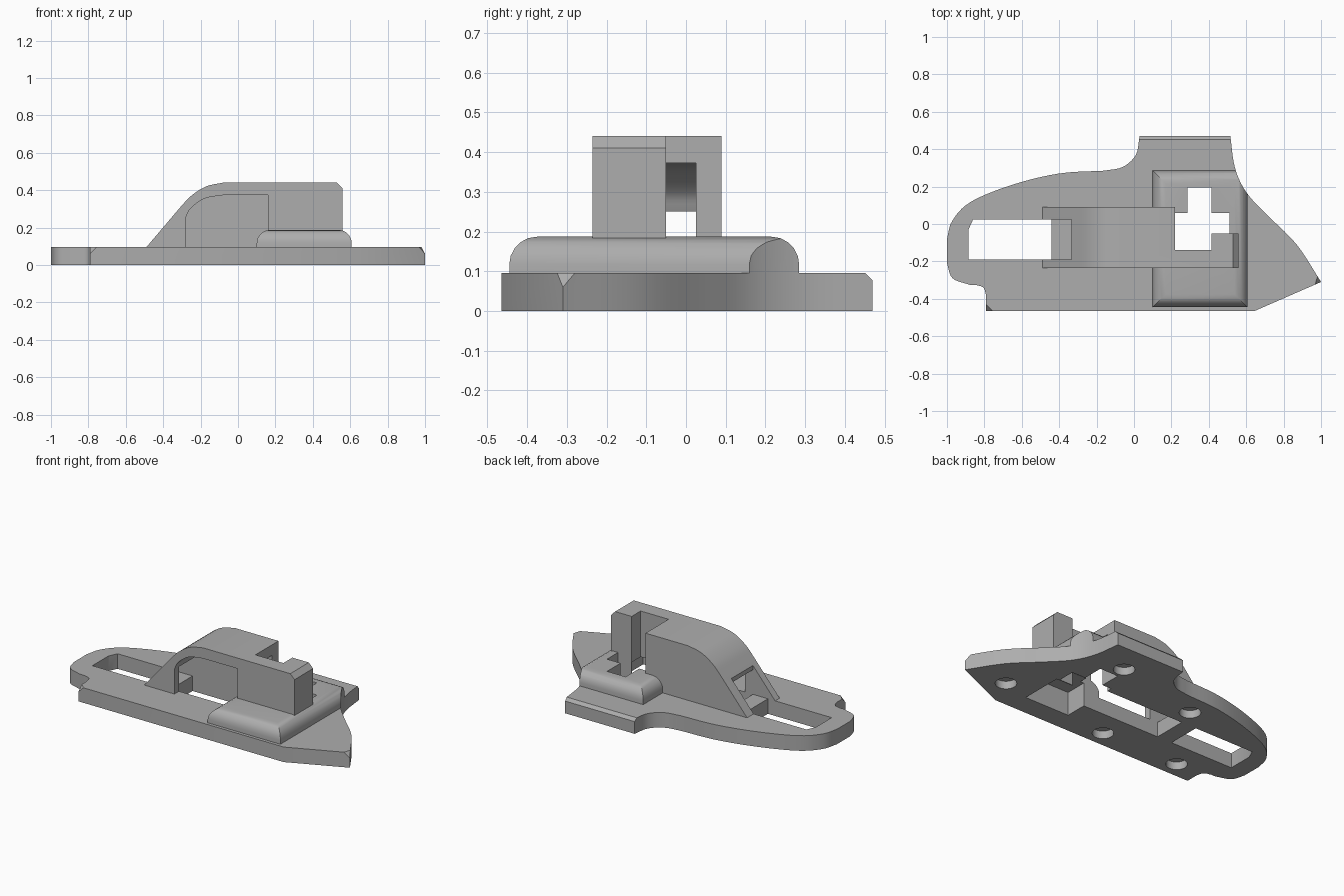
import bpy, bmesh, math
from mathutils import Vector

cube = bpy.data.objects.get("Cube")
if cube:
    bpy.data.objects.remove(cube, do_unlink=True)

grey = bpy.data.materials.new("plain_grey")
grey.use_nodes = True
GREY = (0.42, 0.42, 0.42, 1)
grey.diffuse_color = GREY
grey.node_tree.nodes["Principled BSDF"].inputs["Base Color"].default_value = GREY

TOP = 0.095     # top of the base plate
cutters = []


def finish(bm, name):
    bmesh.ops.recalc_face_normals(bm, faces=bm.faces)
    mesh = bpy.data.meshes.new(name)
    bm.to_mesh(mesh)
    bm.free()
    obj = bpy.data.objects.new(name, mesh)
    bpy.context.collection.objects.link(obj)
    mesh.materials.append(grey)
    return obj


def prism(points, low, high, axis="z"):
    """Extrude a flat outline along z, or an x-z profile along y."""
    bm = bmesh.new()
    place = (lambda p: (p[0], p[1], low)) if axis == "z" else (lambda p: (p[0], low, p[1]))
    face = bm.faces.new([bm.verts.new(place(p)) for p in points])
    moved = bmesh.ops.extrude_face_region(bm, geom=[face])["geom"]
    shift = Vector((0, 0, high - low)) if axis == "z" else Vector((0, high - low, 0))
    bmesh.ops.translate(bm, vec=shift, verts=[g for g in moved if isinstance(g, bmesh.types.BMVert)])
    return bm


def rect(x0, x1, y0, y1):
    return [(x0, y0), (x1, y0), (x1, y1), (x0, y1)]


def smooth(points, steps=5):
    """Rounded path through the points, both ends included."""
    pts = [Vector(p) for p in points]
    pts = [2 * pts[0] - pts[1]] + pts + [2 * pts[-1] - pts[-2]]
    path = []
    for a, b, c, d in zip(pts, pts[1:], pts[2:], pts[3:]):
        for i in range(steps):
            t = i / steps
            path.append(tuple(0.5 * (2 * b + (c - a) * t + (2 * a - 5 * b + 4 * c - d) * t * t
                                     + (3 * b - a - 3 * c + d) * t ** 3)))
    return path + [tuple(pts[-2])]


def boolean(obj, other, operation="DIFFERENCE"):
    mod = obj.modifiers.new("cut", "BOOLEAN")
    mod.operation, mod.object, mod.solver = operation, other, "EXACT"


def cutter(bm, name):
    obj = finish(bm, name)
    obj.hide_render = True
    cutters.append(obj)
    return obj


# Plate outline
outline = [(-0.79, -0.465), (0.645, -0.465)]
outline += smooth([(1, -0.31), (0.87, -0.11), (0.71, 0.05), (0.6, 0.17), (0.54, 0.3), (0.515, 0.47)])
outline += smooth([(0.03, 0.47), (0.01, 0.37), (-0.06, 0.305), (-0.16, 0.285)])
outline += smooth([(-0.16, 0.285), (-0.4, 0.27), (-0.65, 0.21), (-0.87, 0.12), (-0.97, 0.02), (-1, -0.08)])[1:]
outline += smooth([(-1, -0.21), (-0.97, -0.29), (-0.88, -0.325)])
outline += smooth([(-0.85, -0.325), (-0.805, -0.34), (-0.79, -0.385)])

# Base plate with a chamfered back edge and two clipped top corners
bm = prism(outline, 0, TOP)
back = [e for e in bm.edges if all(v.co.y > 0.469 and v.co.z > 0.05 for v in e.verts)]
bmesh.ops.bevel(bm, geom=back, offset=0.018, segments=1, affect="EDGES")
for corner in ((1, -0.31, TOP), (-0.79, -0.465, TOP)):
    vert = min(bm.verts, key=lambda v: (v.co - Vector(corner)).length)
    bmesh.ops.bevel(bm, geom=[vert], offset=0.035, segments=1, affect="VERTICES")
base_plate = finish(bm, "base_plate")

# Rounded raised pad, trimmed to the plate outline
bm = prism(rect(0.1, 0.608, -0.445, 0.285), TOP - 0.01, 0.187)
rim = [e for e in bm.edges if all(v.co.z > TOP for v in e.verts)]
bmesh.ops.bevel(bm, geom=rim, offset=0.07, segments=5, profile=0.5, affect="EDGES")
raised_pad = finish(bm, "raised_pad")
trim = finish(prism(outline, -0.1, 0.5), "pad_trim")
boolean(raised_pad, trim, "INTERSECT")

# Tall housing with a sloped, rounded end
profile = [(-0.49, TOP)] + smooth([(-0.31, 0.307), (-0.25, 0.37), (-0.17, 0.42), (-0.08, 0.44)])
profile += [(0.53, 0.44), (0.56, 0.41), (0.56, TOP)]
housing = finish(prism(profile, -0.235, 0.09, "y"), "housing")
end_notch = finish(prism(rect(0.22, 0.7, -0.05, 0.2), 0, 0.6), "end_notch")
boolean(housing, end_notch)

# Channel through the housing and the arched window in its front wall
arch = smooth([(-0.28, 0.25), (-0.255, 0.3), (-0.18, 0.355), (-0.08, 0.373)])
channel = [(-0.6, TOP - 0.001), (0.24, TOP - 0.001), (0.24, 0.373)] + arch[::-1]
channel += [(-0.335, 0.25), (-0.335, 0.5), (-0.6, 0.5)]
channel_cut = cutter(prism(channel, -0.19, 0.025, "y"), "channel_cut")
window = [(-0.28, TOP - 0.001), (0.16, TOP - 0.001), (0.16, 0.373)] + arch[::-1][:-1] + [(-0.28, 0.25)]
window_cut = cutter(prism(window, -0.3, -0.15, "y"), "window_cut")

# Slots either side of the cross bar
slot = [(-0.885, -0.19), (-0.44, -0.19), (-0.44, 0.025), (-0.86, 0.025), (-0.885, -0.03)]
cutter(prism(slot, -0.1, 0.12), "long_slot_cut")
cutter(prism(rect(-0.335, 0.24, -0.19, 0.025), -0.1, 0.12), "inner_slot_cut")

# Stepped opening through pad and plate, and the pocket underneath
cross = [(0.22, -0.14), (0.415, -0.14), (0.415, -0.05), (0.51, -0.05), (0.51, 0.06), (0.415, 0.06),
         (0.415, 0.195), (0.285, 0.195), (0.285, 0.06), (0.22, 0.06)]
cutter(prism(cross, -0.1, 0.6), "cross_opening_cut")
cutter(prism(rect(0.215, 0.53, -0.33, -0.055), -0.1, 0.15), "pocket_cut")

# Blind round holes in the underside
for x, y in ((0.72, -0.28), (0.305, 0.275), (-0.07, -0.36), (-0.3, 0.14), (-0.62, -0.36)):
    ring = [(x + 0.062 * math.cos(a * math.tau / 32), y + 0.062 * math.sin(a * math.tau / 32))
            for a in range(32)]
    cutter(prism(ring, -0.1, 0.05), "round_hole_cut")

# Cut every part, then bake the result and shade it
parts = (base_plate, raised_pad, housing)
for part in parts:
    for tool in cutters:
        if part is base_plate and tool in (channel_cut, window_cut):
            continue
        if part is raised_pad and tool in (window_cut,):
            continue
        boolean(part, tool)

bpy.context.view_layer.update()
graph = bpy.context.evaluated_depsgraph_get()
baked = [bpy.data.meshes.new_from_object(p.evaluated_get(graph)) for p in parts]
for part, mesh in zip(parts, baked):
    part.modifiers.clear()
    part.data = mesh
for tool in cutters + [trim, end_notch]:
    bpy.data.objects.remove(tool, do_unlink=True)

bpy.ops.object.select_all(action="DESELECT")
for part in parts:
    part.select_set(True)
bpy.context.view_layer.objects.active = base_plate
bpy.ops.object.shade_smooth_by_angle(angle=math.radians(25))
